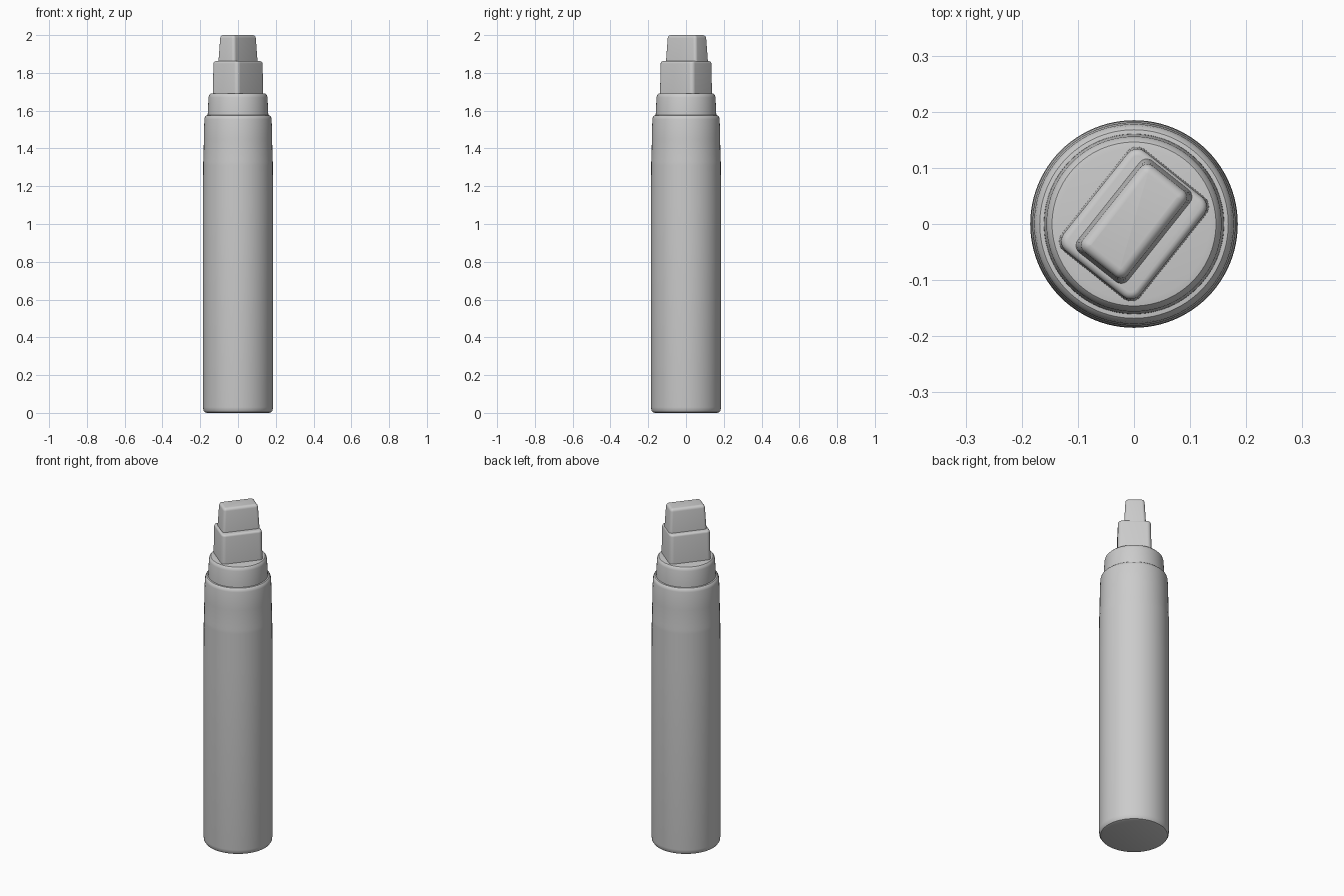
import bpy
import bmesh
from math import cos, sin, pi, radians

if "Cube" in bpy.data.objects:
    bpy.data.objects.remove(bpy.data.objects["Cube"], do_unlink=True)

grey = bpy.data.materials.new("plain grey")
grey.use_nodes = True
colour = (0.6, 0.6, 0.6, 1)
grey.diffuse_color = colour
grey.node_tree.nodes["Principled BSDF"].inputs["Base Color"].default_value = colour


def finish(name, bm):
    bmesh.ops.recalc_face_normals(bm, faces=bm.faces)
    mesh = bpy.data.meshes.new(name)
    bm.to_mesh(mesh)
    bm.free()
    mesh.materials.append(grey)
    obj = bpy.data.objects.new(name, mesh)
    bpy.context.collection.objects.link(obj)
    bpy.ops.object.select_all(action="DESELECT")
    obj.select_set(True)
    bpy.context.view_layer.objects.active = obj
    bpy.ops.object.shade_smooth_by_angle(angle=radians(35))
    return obj


def turned(name, profile, sides=96):
    """Closed round part from (radius, height) points, bottom to top."""
    bm = bmesh.new()
    rings = [[bm.verts.new((r * cos(2 * pi * i / sides), r * sin(2 * pi * i / sides), z))
              for i in range(sides)] for r, z in profile]
    for low, high in zip(rings, rings[1:]):
        for i in range(sides):
            j = (i + 1) % sides
            bm.faces.new((low[i], low[j], high[j], high[i]))
    bm.faces.new(rings[0])
    bm.faces.new(rings[-1])
    return finish(name, bm)


def block(name, length, width, bottom, top, taper, corner, rim, turn, centre=(0, 0)):
    """Tapered box with rounded upright corners and a rounded top rim."""
    bm = bmesh.new()
    bmesh.ops.create_cube(bm, size=1)
    for v in bm.verts:
        upper = v.co.z > 0
        inset = taper if upper else 0
        v.co.x *= length - inset
        v.co.y *= width - inset
        v.co.z = top if upper else bottom
    upright = [e for e in bm.edges if abs(e.verts[0].co.z - e.verts[1].co.z) > 0.01]
    bmesh.ops.bevel(bm, geom=upright, offset=corner, segments=5, profile=0.5, affect="EDGES")
    rim_edges = [e for e in bm.edges if all(v.co.z > top - 0.001 for v in e.verts)]
    bmesh.ops.bevel(bm, geom=rim_edges, offset=rim, segments=4, profile=0.5,
                    affect="EDGES", clamp_overlap=True)
    obj = finish(name, bm)
    obj.rotation_euler.z = turn
    obj.location.x, obj.location.y = centre
    return obj


# Barrel with softened base, faint seam and narrowing top
turned("barrel", [(0.165, 0), (0.177, 0.004), (0.183, 0.013), (0.185, 0.03),
                  (0.185, 1.1), (0.184, 1.31), (0.184, 1.33), (0.182, 1.35), (0.181, 1.45),
                  (0.178, 1.555), (0.175, 1.568), (0.168, 1.575), (0.155, 1.577)])

# Stepped collar
turned("collar", [(0.161, 1.56), (0.16, 1.59), (0.156, 1.67), (0.153, 1.682),
                  (0.146, 1.69), (0.135, 1.692)])

# Rectangular holder and chisel nib, both turned about the axis
turn = radians(51.5)
block("nib_holder", 0.232, 0.18, 1.68, 1.862, 0.006, 0.022, 0.012, turn)
block("nib", 0.21, 0.116, 1.85, 2.0, 0.016, 0.016, 0.02, turn, (0, 0.005))
